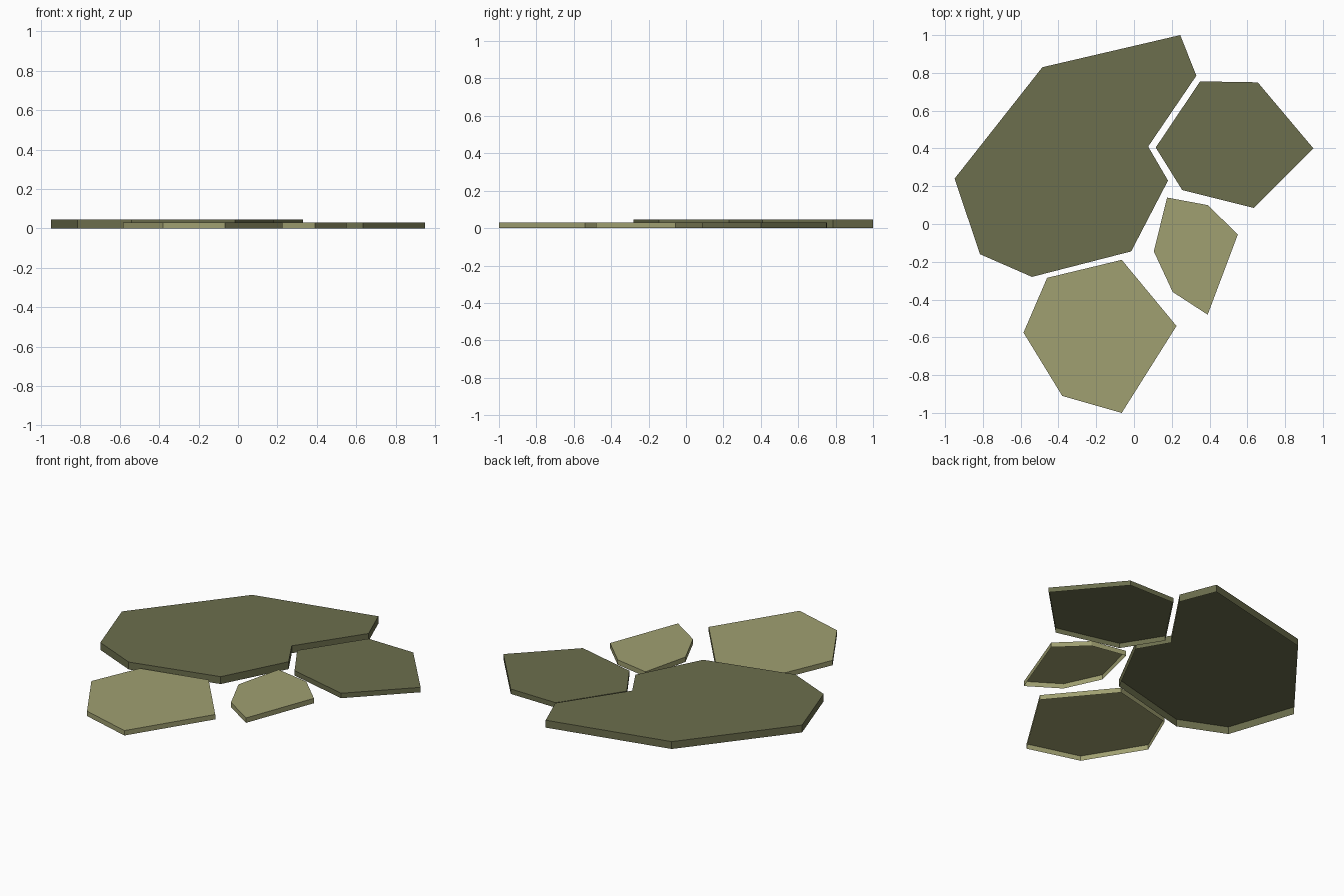
import bpy
import bmesh

cube = bpy.data.objects.get("Cube")
if cube:
    bpy.data.objects.remove(cube, do_unlink=True)


def make_material(name, color):
    mat = bpy.data.materials.new(name)
    mat.use_nodes = True
    mat.diffuse_color = color
    bsdf = next(n for n in mat.node_tree.nodes if n.type == 'BSDF_PRINCIPLED')
    bsdf.inputs["Base Color"].default_value = color
    return mat


def make_slab(name, outline, height, mat):
    """Flat top with its rim dropped to the ground, open underneath."""
    bm = bmesh.new()
    top = bm.faces.new([bm.verts.new((x, y, height)) for x, y in outline])
    top.normal_update()
    if top.normal.z < 0:
        top.normal_flip()
    rim = bmesh.ops.extrude_edge_only(bm, edges=bm.edges[:])
    for v in rim["geom"]:
        if isinstance(v, bmesh.types.BMVert):
            v.co.z = 0
    # Turn every wall outward by matching its winding to the top
    for edge in top.edges:
        a, b = edge.link_loops
        if a.vert == b.vert:
            (b if a.face == top else a).face.normal_flip()
    mesh = bpy.data.meshes.new(name)
    bm.to_mesh(mesh)
    bm.free()
    mesh.materials.append(mat)
    obj = bpy.data.objects.new(name, mesh)
    bpy.context.collection.objects.link(obj)


dark = make_material("dark_olive_stone", (0.15, 0.157, 0.074, 1))
light = make_material("light_olive_stone", (0.35, 0.35, 0.165, 1))

LOW, TALL = 0.03, 0.045

# Large notched slab
make_slab("large_slab", [
    (0.245, 1.0), (0.33, 0.785), (0.075, 0.41), (0.18, 0.23), (-0.015, -0.145),
    (-0.54, -0.28), (-0.815, -0.16), (-0.95, 0.24), (-0.485, 0.83)], TALL, dark)

# Slab nested in the notch
make_slab("left_slab", [
    (0.35, 0.755), (0.655, 0.75), (0.95, 0.40), (0.635, 0.085),
    (0.255, 0.18), (0.115, 0.405)], LOW, dark)

# Small slab
make_slab("small_slab", [
    (0.175, 0.14), (0.39, 0.1), (0.55, -0.055), (0.39, -0.48),
    (0.205, -0.36), (0.105, -0.145)], LOW, light)

# Front slab
make_slab("front_slab", [
    (-0.065, -0.19), (0.225, -0.54), (-0.065, -1.0), (-0.38, -0.91),
    (-0.585, -0.575), (-0.46, -0.285)], LOW, light)
